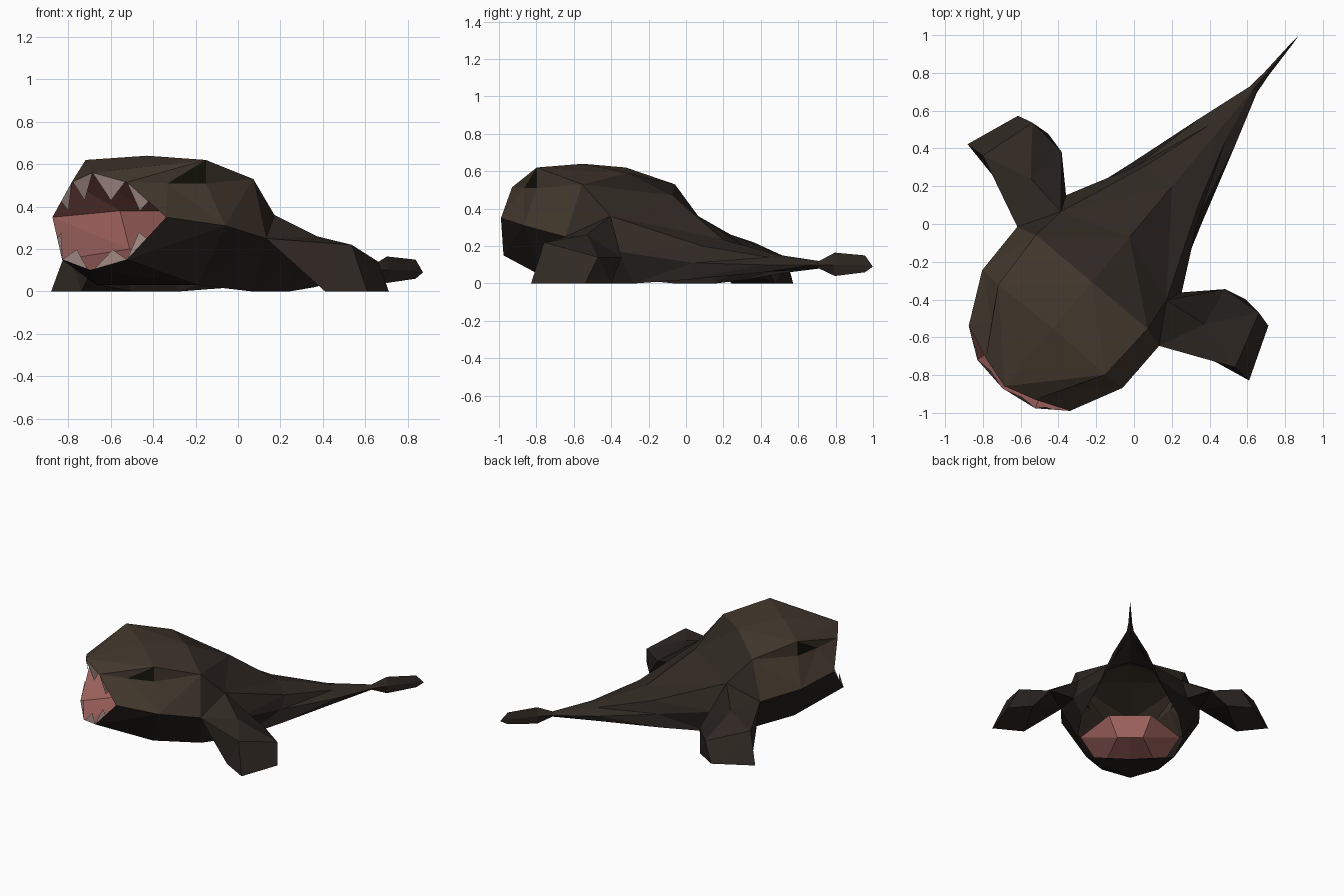
import bpy, bmesh
from math import radians
from mathutils import Matrix, Vector

if "Cube" in bpy.data.objects:
    bpy.data.objects.remove(bpy.data.objects["Cube"])

# The creature is mirrored about a vertical plane turned 40 degrees from the y axis
PLACE = Matrix.Translation((0.021, -0.016, 0)) @ Matrix.Rotation(radians(-40), 4, 'Z')


def material(name, rgb):
    m = bpy.data.materials.new(name)
    m.diffuse_color = (*rgb, 1)
    m.use_nodes = True
    m.node_tree.nodes["Principled BSDF"].inputs["Base Color"].default_value = m.diffuse_color
    return m


BACK = material("back_skin", (0.055, 0.039, 0.026))
DARK = material("dark_skin", (0.030, 0.022, 0.017))
FLANK = material("flank_skin", (0.018, 0.014, 0.012))
EYE = material("eye_dark", (0.006, 0.007, 0.003))
PINK = material("mouth_pink", (0.32, 0.115, 0.105))
TOOTH = material("tooth", (0.34, 0.24, 0.22))
SKIN = [BACK, DARK, FLANK]


def build(name, faces, mats):
    """Mesh from (points, material index) faces on the right half, mirrored to the left."""
    bm = bmesh.new()
    for pts, mi in faces:
        for side in (1, -1):
            loop = pts if side == 1 else pts[::-1]
            f = bm.faces.new([bm.verts.new((p[0] * side, p[1], p[2])) for p in loop])
            f.material_index = mi
    bmesh.ops.remove_doubles(bm, verts=bm.verts, dist=0.0005)
    bmesh.ops.recalc_face_normals(bm, faces=bm.faces)
    bm.transform(PLACE)
    me = bpy.data.meshes.new(name)
    bm.to_mesh(me)
    bm.free()
    for m in mats:
        me.materials.append(m)
    ob = bpy.data.objects.new(name, me)
    bpy.context.collection.objects.link(ob)
    return ob


# Torso and tail: half sections from spine to lower edge, open underneath
RINGS = [
    [(0, -.70, .64), (.37, -.71, .62), (.37, -.71, .51), (.485, -.705, .31), (.31, -.70, .03)],
    [(0, -.38, .59), (.386, -.38, .53), (.386, -.38, .53), (.49, -.41, .25), (.37, -.37, 0)],
    [(0, -.07, .47), (.365, -.20, .36), (.365, -.20, .36), (.40, -.116, .17), (.34, -.06, 0)],
    [(0, .28, .235), (.175, .28, .20), (.175, .28, .20), (.21, .25, .11), (.245, .235, .02)],
    [(0, .65, .155), (.06, .65, .14), (.06, .65, .14), (.12, .65, .10), (.11, .65, .06)],
    [(0, .95, .12), (.015, .95, .11), (.015, .95, .11), (.025, .95, .10), (0, .95, .08)],
]
body = []
for r, (a, b) in enumerate(zip(RINGS, RINGS[1:])):
    for i in range(4):
        mat = 2 if i == 3 else (0 if r == 0 else 1)
        for t in ((a[i + 1], b[i + 1], b[i]), (a[i + 1], b[i], a[i])):
            if len(set(t)) == 3:
                body.append((t, mat))
build("body", body, SKIN)

# Tail fin: thin upright blade with a slightly thicker middle
FIN = [
    [(0, .95, .12), (.025, .95, .10), (0, .95, .08)],
    [(0, 1.06, .165), (.014, 1.06, .10), (0, 1.06, .04)],
    [(0, 1.27, .15), (.005, 1.27, .10), (0, 1.27, .06)],
]
fin = [((a[i], a[i + 1], b[i + 1], b[i]), 0) for a, b in zip(FIN, FIN[1:]) for i in (0, 1)]
fin += [((FIN[2][i], FIN[2][i + 1], (0, 1.325, .09)), 0) for i in (0, 1)]
build("tail_fin", fin, [DARK])

# Head: brow, snout, cheeks and chin around the mouth
crown, brow, eye_in, cheek, jaw = RINGS[0]
lip_top, lip_mid, corner = (0, -1.10, .56), (.17, -1.05, .515), (.35, -.977, .35)
low_mid, low_front = (.20, -1.085, .15), (0, -1.115, .10)
eye_front = (.275, -.878, .51)
build("head", [
    ((crown, brow, lip_top), 0),
    ((brow, lip_mid, lip_top), 0),
    ((brow, eye_front, lip_mid), 0),
    ((eye_front, corner, lip_mid), 0),
    ((eye_in, cheek, eye_front), 0),
    ((eye_front, cheek, corner), 0),
    ((cheek, low_mid, corner), 2),
    ((cheek, jaw, low_mid), 2),
    ((jaw, low_front, low_mid), 2),
    ((jaw, (0, -.73, .03), low_front), 2),
], SKIN)
build("eyes", [((brow, eye_in, eye_front), 0)], [EYE])

# Mouth cavity
up_in, low_in = (.15, -.72, .38), (.09, -.72, .20)
up_c, low_c = (0, -.72, .38), (0, -.72, .20)
build("mouth", [
    ((lip_top, lip_mid, up_in, up_c), 0),
    ((lip_mid, corner, up_in), 0),
    ((corner, low_in, up_in), 0),
    ((corner, low_mid, low_in), 0),
    ((low_mid, low_front, low_c, low_in), 0),
    ((up_c, up_in, low_in, low_c), 0),
], [PINK])


# Teeth: triangles standing along each lip edge
def tooth(a, b, start, end, drop):
    a, b = Vector(a), Vector(b)
    p, q = a.lerp(b, start), a.lerp(b, end)
    tip = (p + q) / 2 + Vector((0, .015, drop))
    return ((p, q, tip), 0)


build("teeth", [
    tooth(lip_top, lip_mid, .0, .95, -.11),
    tooth(lip_mid, corner, .0, .55, -.09),
    tooth(low_front, low_mid, .1, 1.0, .07),
    tooth(low_mid, corner, .0, .5, .08),
], [TOOTH])

# Front legs with flat feet
shoulder_f, shoulder_t, shoulder_b = RINGS[1][3], RINGS[2][1], RINGS[2][3]
mid, knee, wrist = (.60, -.168, .26), (.872, -.238, .22), (.783, .064, .14)
under = (.565, .045, .14)
f1, f2, f3, f4 = (.75, -.288, 0), (.973, -.244, 0), (.865, .043, 0), (.682, .073, 0)
build("legs", [
    ((shoulder_f, f1, knee), 1),
    ((f1, f2, knee), 1),
    ((shoulder_f, knee, mid), 1),
    ((shoulder_f, mid, shoulder_t), 1),
    ((knee, wrist, mid), 1),
    ((knee, f2, f3), 1),
    ((knee, f3, wrist), 1),
    ((shoulder_t, mid, under), 2),
    ((mid, wrist, under), 2),
    ((shoulder_t, under, shoulder_b), 2),
    ((wrist, f3, f4), 2),
    ((wrist, f4, under), 2),
    ((f1, f4, f3, f2), 1),
    ((shoulder_f, shoulder_b, under), 2),
    ((shoulder_f, under, f4), 2),
    ((shoulder_f, f4, f1), 2),
], SKIN)
